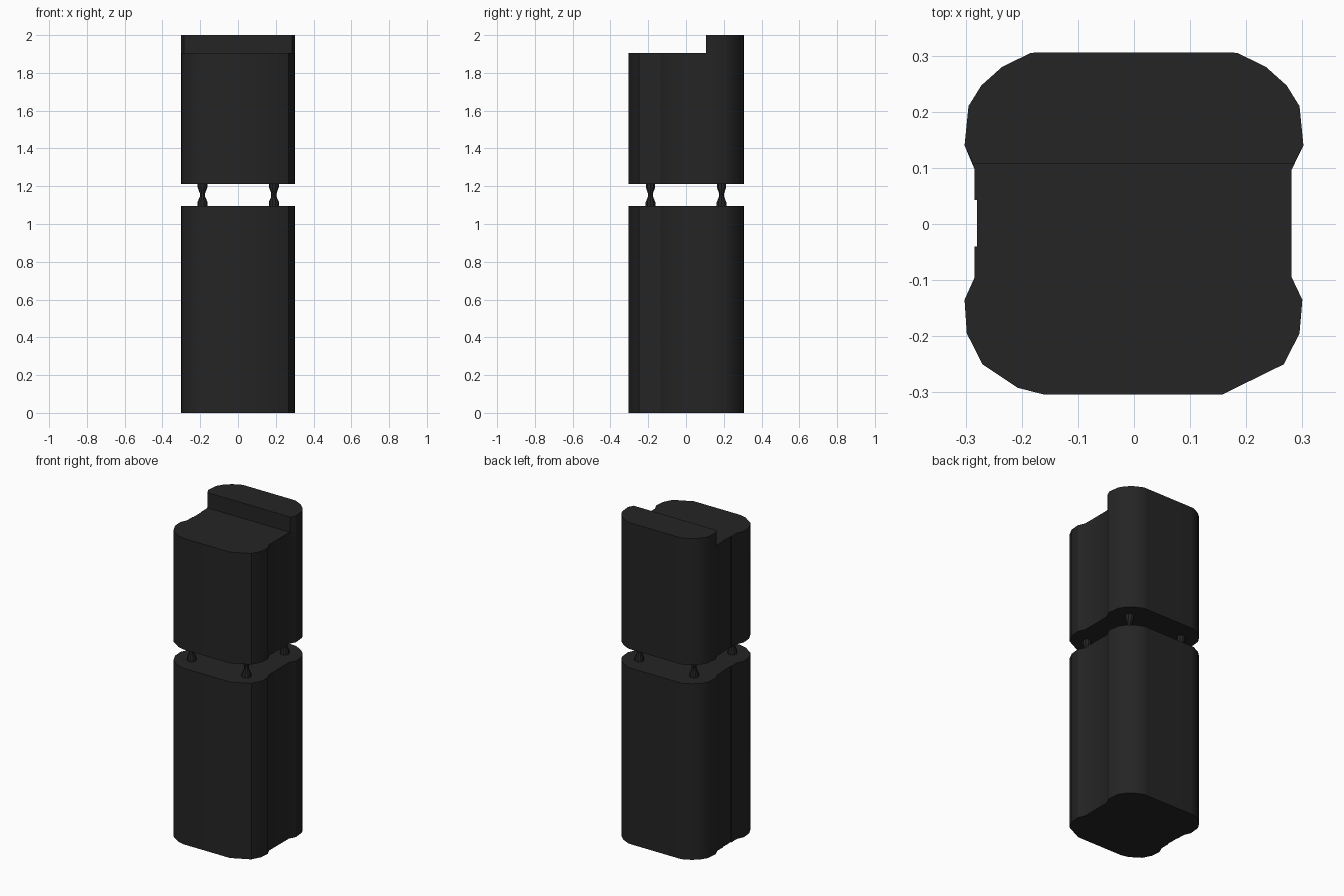
import bpy
import bmesh
import math

cube = bpy.data.objects.get("Cube")
if cube:
    bpy.data.objects.remove(cube, do_unlink=True)

# One dark grey for everything
grey = bpy.data.materials.new("charcoal grey")
grey.use_nodes = True
colour = (0.018, 0.018, 0.018, 1)
grey.diffuse_color = colour
grey.node_tree.nodes["Principled BSDF"].inputs["Base Color"].default_value = colour


def finish(name, bm):
    bmesh.ops.recalc_face_normals(bm, faces=bm.faces)
    mesh = bpy.data.meshes.new(name)
    bm.to_mesh(mesh)
    bm.free()
    mesh.materials.append(grey)
    obj = bpy.data.objects.new(name, mesh)
    bpy.context.collection.objects.link(obj)
    bpy.ops.object.select_all(action="DESELECT")
    obj.select_set(True)
    bpy.context.view_layer.objects.active = obj
    bpy.ops.object.shade_smooth_by_angle(angle=math.radians(30))
    return obj


def loft(name, rings):
    """Join equal-length rings of points into a closed solid."""
    bm = bmesh.new()
    rows = [[bm.verts.new(p) for p in ring] for ring in rings]
    n = len(rows[0])
    for low, high in zip(rows, rows[1:]):
        for i in range(n):
            j = (i + 1) % n
            bm.faces.new((low[i], low[j], high[j], high[i]))
    bm.faces.new(rows[0][::-1])
    bm.faces.new(rows[-1])
    return finish(name, bm)


def slab(name, outline, bottom, top):
    return loft(name, [[(x, y, z) for x, y in outline] for z in (bottom, top)])


# Rounded outline with waisted sides and a shallow groove on one side
back = [(0.302, 0.14), (0.295, 0.21), (0.272, 0.247), (0.235, 0.28),
        (0.184, 0.305), (0.16, 0.306)]
back_arc = back + [(-x, y) for x, y in reversed(back)]
front_arc = [(-0.284, -0.095), (-0.302, -0.135), (-0.298, -0.195),
             (-0.27, -0.25), (-0.207, -0.292), (-0.16, -0.304),
             (0.157, -0.304), (0.267, -0.25), (0.295, -0.195),
             (0.3, -0.135), (0.281, -0.095)]
groove = [(-0.284, 0.043), (-0.28, 0.043), (-0.28, -0.04), (-0.284, -0.04)]
outline = [(0.281, 0.097)] + back_arc + [(-0.284, 0.097)] + groove + front_arc

slab("lower_body", outline, 0, 1.096)
slab("upper_body", outline, 1.213, 1.905)

# Raised ridge along the back edge
slab("back_ridge", [(0.285, 0.107)] + back_arc + [(-0.286, 0.107)], 1.9, 2.0)

# Waisted posts joining the two bodies
profile = [(0.027, 1.09), (0.027, 1.115), (0.014, 1.145),
           (0.014, 1.162), (0.026, 1.195), (0.026, 1.22)]
sides = 10
for y, depth in ((-0.188, "front"), (0.188, "back")):
    for x, side in ((-0.188, "right"), (0.19, "left")):
        rings = [[(x + r * math.cos(a), y + r * math.sin(a), z)
                  for a in (math.tau * i / sides for i in range(sides))]
                 for r, z in profile]
        loft(f"{depth}_{side}_post", rings)
